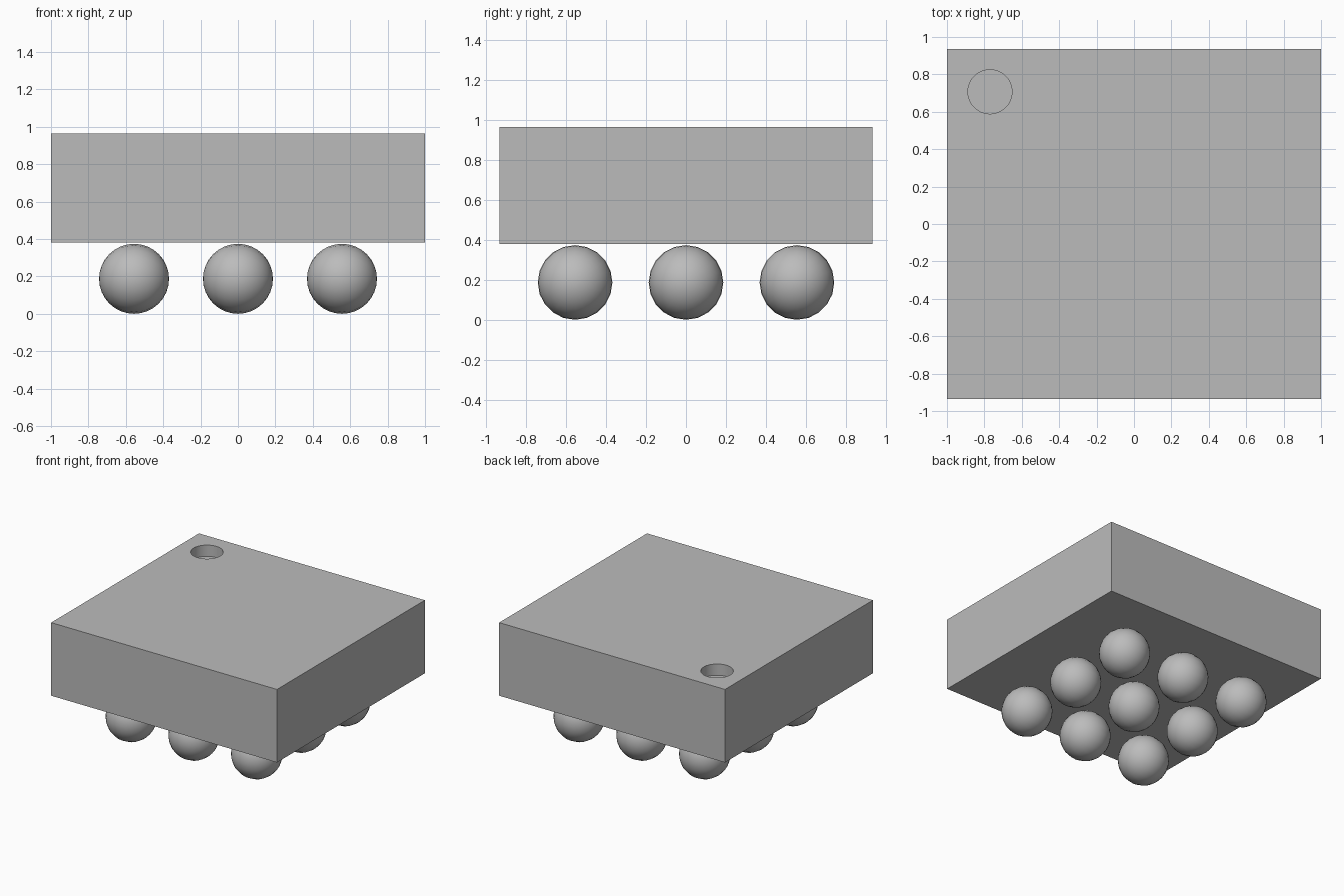
import bpy, bmesh, math

default = bpy.data.objects.get("Cube")
if default:
    bpy.data.objects.remove(default, do_unlink=True)

grey = bpy.data.materials.new("plain grey")
grey.use_nodes = True
grey.diffuse_color = (0.5, 0.5, 0.5, 1)
grey.node_tree.nodes["Principled BSDF"].inputs["Base Color"].default_value = grey.diffuse_color

BOTTOM, TOP, HALF_Y = 0.38, 0.965, 0.935
RADIUS, PITCH = 0.187, 0.556

# Package body
bpy.ops.mesh.primitive_cube_add(size=2, location=(0, 0, (BOTTOM + TOP) / 2))
body = bpy.context.object
body.name = "package_body"
body.scale = (1, HALF_Y, (TOP - BOTTOM) / 2)
bpy.ops.object.transform_apply(location=False, rotation=False, scale=True)
body.data.materials.append(grey)

# Round corner dimple, cut into the top
bpy.ops.mesh.primitive_cylinder_add(vertices=48, radius=0.118, depth=0.2,
                                    location=(-0.77, 0.707, TOP + 0.01))
cutter = bpy.context.object
cutter.name = "dimple_cutter"
cutter.data.materials.append(grey)
cut = body.modifiers.new("dimple", "BOOLEAN")
cut.operation = "DIFFERENCE"
cut.solver = "EXACT"
cut.object = cutter
bpy.context.view_layer.objects.active = body
bpy.ops.object.select_all(action="DESELECT")
body.select_set(True)
bpy.ops.object.modifier_apply(modifier=cut.name)
bpy.data.objects.remove(cutter, do_unlink=True)
bpy.ops.object.shade_smooth_by_angle(angle=math.radians(30))

# Three by three grid of solder balls, poles along x
ball_mesh = None
for row in (-1, 0, 1):
    for col in (-1, 0, 1):
        if ball_mesh is None:
            bpy.ops.mesh.primitive_uv_sphere_add(segments=20, ring_count=16, radius=RADIUS,
                                                 rotation=(0, math.pi / 2, 0))
            ball = bpy.context.object
            bpy.ops.object.transform_apply(location=False, rotation=True, scale=False)
            bpy.ops.object.shade_smooth()
            ball_mesh = ball.data
            ball_mesh.name = "solder_ball"
            ball_mesh.materials.append(grey)
        else:
            ball = bpy.data.objects.new("ball", ball_mesh)
            bpy.context.collection.objects.link(ball)
        ball.name = f"solder_ball_{row + 2}_{col + 2}"
        ball.location = (col * PITCH, row * PITCH, RADIUS)
